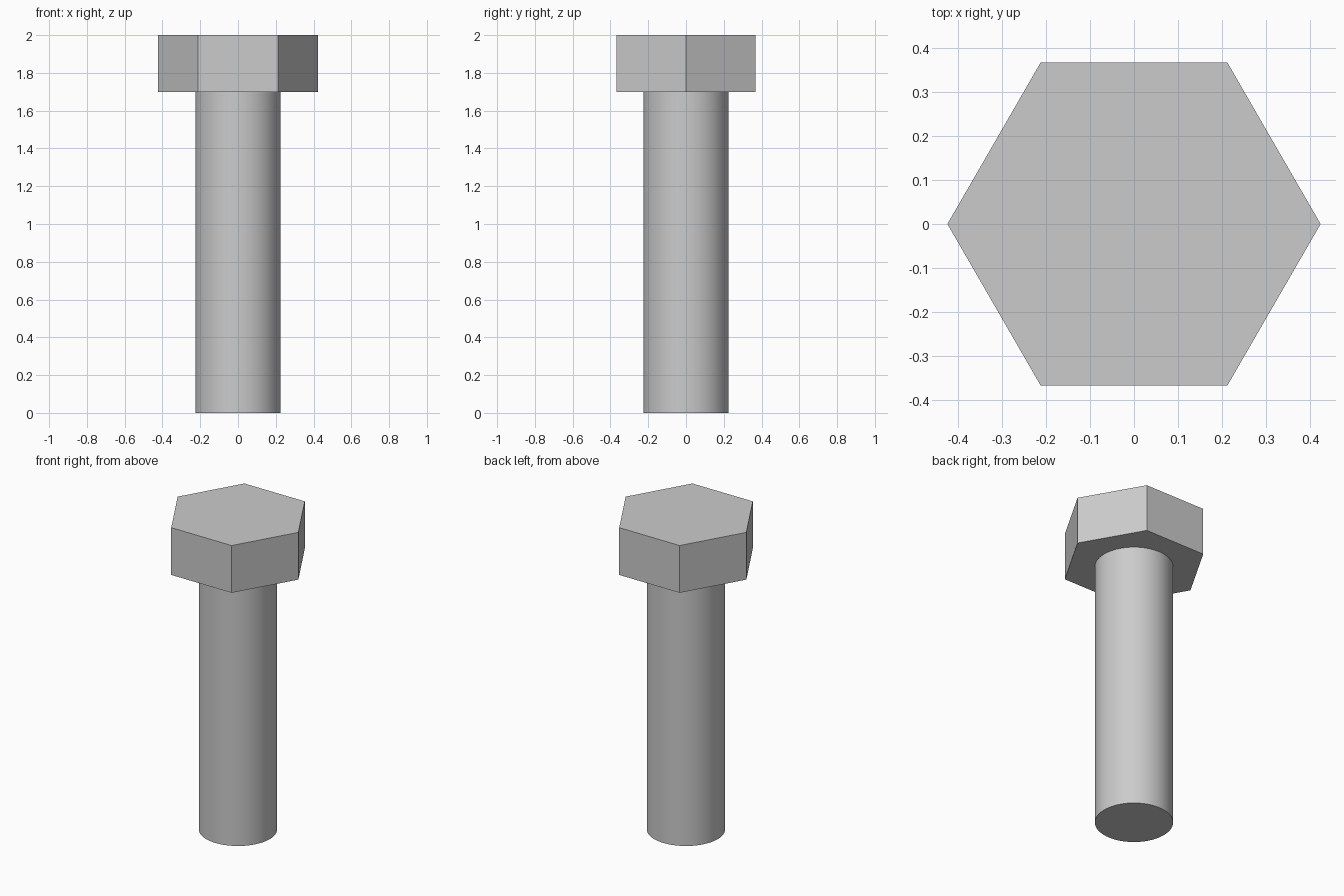
import bpy
import math

cube = bpy.data.objects.get("Cube")
if cube:
    bpy.data.objects.remove(cube, do_unlink=True)

# Single plain steel colour
steel = bpy.data.materials.new("steel grey")
steel.use_nodes = True
colour = (0.6, 0.6, 0.6, 1)
steel.diffuse_color = colour
steel.node_tree.nodes["Principled BSDF"].inputs["Base Color"].default_value = colour

HEIGHT = 2.0
HEAD_BOTTOM = 1.7


def prism(name, sides, radius, bottom, top, turn=0):
    """Upright closed prism between two heights."""
    bpy.ops.mesh.primitive_cylinder_add(
        vertices=sides, radius=radius, depth=top - bottom,
        location=(0, 0, (bottom + top) / 2), rotation=(0, 0, turn))
    obj = bpy.context.object
    obj.name = name
    obj.data.materials.append(steel)
    return obj


# Hexagonal head with corners pointing left and right
prism("bolt_head", 6, 0.424, HEAD_BOTTOM, HEIGHT, math.radians(30))

# Smooth round shank
prism("bolt_shank", 64, 0.225, 0, HEAD_BOTTOM)
bpy.ops.object.shade_smooth_by_angle(angle=math.radians(30))
